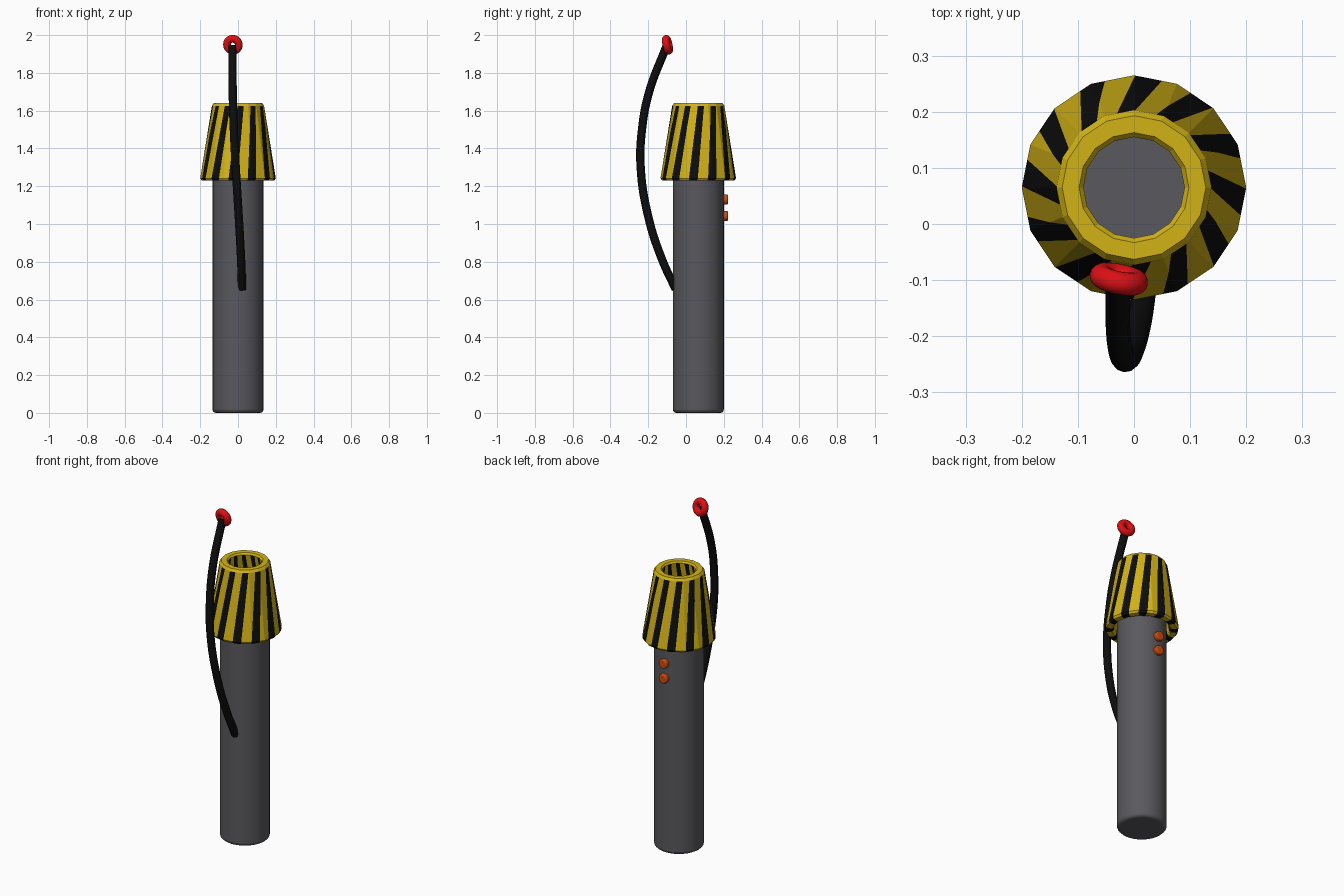
import bpy, bmesh, math
from mathutils import Vector, Matrix

if "Cube" in bpy.data.objects:
    bpy.data.objects.remove(bpy.data.objects["Cube"])

CY = 0.065  # y position of the main axis


def material(name, rgb):
    m = bpy.data.materials.new(name)
    m.diffuse_color = (*rgb, 1)
    m.use_nodes = True
    m.node_tree.nodes["Principled BSDF"].inputs["Base Color"].default_value = m.diffuse_color
    return m


grey = material("dark_grey", (0.1, 0.1, 0.112))
yellow = material("yellow", (0.65, 0.45, 0.008))
black = material("black", (0.004, 0.004, 0.004))
red = material("red", (0.72, 0.005, 0.007))
orange = material("orange", (0.62, 0.07, 0.005))


def finish(name, mat, bevel=0):
    o = bpy.context.object
    o.name = name
    o.data.materials.append(mat)
    if bevel:
        b = o.modifiers.new("bevel", 'BEVEL')
        b.width, b.segments, b.limit_method = bevel, 3, 'ANGLE'
    bpy.ops.object.shade_smooth_by_angle(angle=math.radians(40))
    return o


# Cylindrical body, running up inside the cone
TOP = 1.30
bpy.ops.mesh.primitive_cylinder_add(vertices=32, radius=0.135, depth=TOP, location=(0, CY, TOP / 2))
finish("body", grey, 0.018)

# Two round buttons on the back
for i, z in enumerate((1.13, 1.042)):
    bpy.ops.mesh.primitive_cylinder_add(vertices=20, radius=0.027, depth=0.04,
                                        location=(0, CY + 0.137, z), rotation=(math.pi / 2, 0, 0))
    finish(f"button_{i + 1}", orange, 0.006)

# Sixteen-sided hollow cone from a closed profile (radius, z)
SIDES, STRIPES = 16, 12
Z0, Z1, TWIST, PHASE = 1.23, 1.64, math.radians(15), math.radians(82)
profile = [(0.16, Z0), (0.192, Z0), (0.2, Z0 + 0.012), (0.138, Z1 - 0.014),
           (0.128, Z1), (0.098, Z1), (0.09, Z1 - 0.01), (0.152, Z0 + 0.01)]
bm = bmesh.new()
rings = [[bm.verts.new((r * math.cos(a), r * math.sin(a), z)) for r, z in profile]
         for a in (2 * math.pi * k / SIDES for k in range(SIDES))]
n = len(profile)
for k in range(SIDES):
    p, q = rings[k], rings[(k + 1) % SIDES]
    for j in range(n):
        bm.faces.new((p[j], q[j], q[(j + 1) % n], p[(j + 1) % n]))

# Cut the slanted stripe borders into the cone
step = 2 * math.pi / STRIPES
for k in range(STRIPES):
    for side in (-0.23, 0.23):
        a = PHASE + (k + side) * step
        mid = a + TWIST / 2
        radial = Vector((math.cos(mid), math.sin(mid), 0))
        lo = Vector((0.2 * math.cos(a), 0.2 * math.sin(a), Z0))
        hi = Vector((0.13 * math.cos(a + TWIST), 0.13 * math.sin(a + TWIST), Z1))
        faces = [f for f in bm.faces if f.calc_center_median().dot(radial) > 0.03]
        geom = faces + list({e for f in faces for e in f.edges}) + list({v for f in faces for v in f.verts})
        bmesh.ops.bisect_plane(bm, geom=geom, dist=1e-5, plane_co=lo,
                               plane_no=(hi - lo).cross(radial).normalized())

# Alternate black and yellow by twisted angle; the top rim stays yellow
bmesh.ops.recalc_face_normals(bm, faces=bm.faces)
for f in bm.faces:
    c = f.calc_center_median()
    t = (math.atan2(c.y, c.x) - PHASE - TWIST * (c.z - Z0) / (Z1 - Z0)) / step
    f.material_index = int(abs(t - round(t)) < 0.23 and c.z < Z1 - 0.009)
me = bpy.data.meshes.new("striped_cone")
bm.to_mesh(me)
bm.free()
me.materials.append(yellow)
me.materials.append(black)
cone = bpy.data.objects.new("striped_cone", me)
cone.location = (0, CY, 0)
bpy.context.collection.objects.link(cone)

# Curved black cable in front
path = [(0.022, -0.055, 0.655), (0.016, -0.13, 0.82), (0.004, -0.2, 1.04), (-0.012, -0.24, 1.3),
        (-0.022, -0.233, 1.5), (-0.028, -0.195, 1.7), (-0.029, -0.104, 1.94)]
cu = bpy.data.curves.new("cable", 'CURVE')
cu.dimensions = '3D'
cu.bevel_depth, cu.bevel_resolution = 0.022, 4
cu.use_fill_caps = True
sp = cu.splines.new('BEZIER')
sp.bezier_points.add(len(path) - 1)
for bp, co in zip(sp.bezier_points, path):
    bp.co = co
    bp.handle_left_type = bp.handle_right_type = 'AUTO'
sp.resolution_u = 8
cu.materials.append(black)
bpy.context.collection.objects.link(bpy.data.objects.new("cable", cu))

# Red ring at the cable's end
bpy.ops.mesh.primitive_torus_add(major_segments=32, minor_segments=16, major_radius=0.032, minor_radius=0.0205)
ring = finish("end_ring", red)
tilt = Vector((0.2, 1, 0.22)).to_track_quat('Z', 'Y').to_matrix().to_4x4()
ring.matrix_world = Matrix.Translation((-0.027, -0.098, 1.949)) @ tilt
